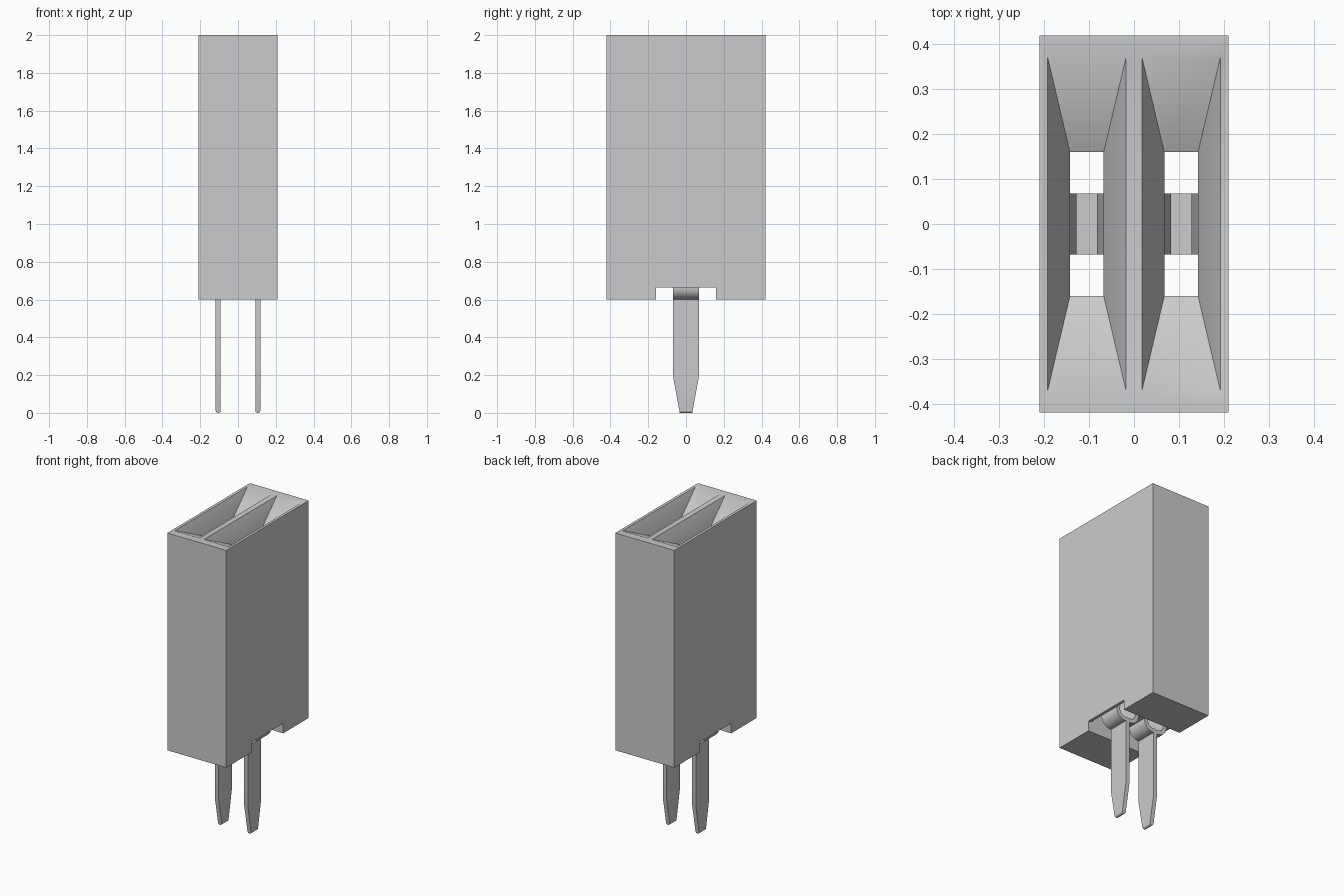
import bpy, bmesh, math

cube = bpy.data.objects.get("Cube")
if cube:
    bpy.data.objects.remove(cube, do_unlink=True)

grey = bpy.data.materials.new("light_grey")
grey.use_nodes = True
COLOUR = (0.6, 0.6, 0.6, 1)
grey.diffuse_color = COLOUR
grey.node_tree.nodes["Principled BSDF"].inputs["Base Color"].default_value = COLOUR

PITCH = 0.105    # distance of each contact from the centre
HALF_Y = 0.068   # half width of the contact metal


def add_object(name, bm):
    bmesh.ops.recalc_face_normals(bm, faces=bm.faces)
    mesh = bpy.data.meshes.new(name)
    bm.to_mesh(mesh)
    bm.free()
    mesh.materials.append(grey)
    ob = bpy.data.objects.new(name, mesh)
    bpy.context.collection.objects.link(ob)
    return ob


def loft(name, cx, sections):
    """Closed solid through rectangles given as (z, half x, half y)."""
    bm = bmesh.new()
    rings = [[bm.verts.new((cx + sx * hx, sy * hy, z))
              for sx, sy in ((-1, -1), (1, -1), (1, 1), (-1, 1))]
             for z, hx, hy in sections]
    for a, b in zip(rings, rings[1:]):
        for i in range(4):
            j = (i + 1) % 4
            bm.faces.new((a[i], a[j], b[j], b[i]))
    bm.faces.new(rings[0])
    bm.faces.new(rings[-1])
    return add_object(name, bm)


def smooth(ob):
    bpy.ops.object.select_all(action='DESELECT')
    ob.select_set(True)
    bpy.context.view_layer.objects.active = ob
    bpy.ops.object.shade_smooth_by_angle(angle=math.radians(30))


def apply_modifiers(ob):
    bpy.context.view_layer.update()
    graph = bpy.context.evaluated_depsgraph_get()
    ob.data = bpy.data.meshes.new_from_object(ob.evaluated_get(graph))
    ob.modifiers.clear()


# Housing: block with a cross notch below and two funnelled pockets
housing = loft("housing", 0, [(0.6, 0.21, 0.42), (2, 0.21, 0.42)])
cutters = [loft("notch_cutter", 0, [(0.5, 0.3, 0.16), (0.665, 0.3, 0.16)])]
for side in (-1, 1):
    cutters.append(loft("pocket_cutter", side * PITCH, [
        (0.66, 0.087, 0.162), (1.84, 0.087, 0.162),
        (1.84, 0.0375, 0.16), (1.9, 0.0375, 0.16), (2.01, 0.092, 0.391)]))
for cutter in cutters:
    cutter.hide_render = True
    cut = housing.modifiers.new("cut", 'BOOLEAN')
    cut.operation = 'DIFFERENCE'
    cut.solver = 'EXACT'
    cut.object = cutter
apply_modifiers(housing)
for cutter in cutters:
    bpy.data.objects.remove(cutter, do_unlink=True)
smooth(housing)


# Spring: folded strip with a round bend, leaning leaves and flared tips
def add_spring(name, cx):
    bend = [(0.02 + 0.05 * math.sin(a), 0.663 - 0.05 * math.cos(a))
            for a in (math.radians(15 * i) for i in range(7))]
    half = bend + [(0.036, 1.5), (0.036, 1.56), (0.06, 1.72)]
    path = [(-x, z) for x, z in reversed(half)] + half
    bm = bmesh.new()
    rows = [[bm.verts.new((cx + x, y, z)) for y in (-HALF_Y, HALF_Y)]
            for x, z in path]
    for a, b in zip(rows, rows[1:]):
        bm.faces.new((a[0], a[1], b[1], b[0]))
    ob = add_object(name, bm)
    thick = ob.modifiers.new("thickness", 'SOLIDIFY')
    thick.thickness = 0.026
    thick.offset = 0
    thick.use_even_offset = True
    apply_modifiers(ob)
    smooth(ob)


# Pin: flat blade, tapered towards a rounded tip
def add_pin(name, cx):
    ob = loft(name, cx, [(0, 0.013, 0.033), (0.19, 0.013, HALF_Y),
                         (0.61, 0.013, HALF_Y)])
    bm = bmesh.new()
    bm.from_mesh(ob.data)
    tip = [e for e in bm.edges
           if all(v.co.z < 0.001 for v in e.verts)
           and abs(e.verts[0].co.x - e.verts[1].co.x) < 0.001]
    bmesh.ops.bevel(bm, geom=tip, offset=0.012, segments=4, profile=0.5,
                    affect='EDGES')
    bm.to_mesh(ob.data)
    bm.free()
    smooth(ob)


for label, side in (("left", 1), ("right", -1)):
    add_spring(label + "_contact_spring", side * PITCH)
    add_pin(label + "_pin", side * PITCH)
